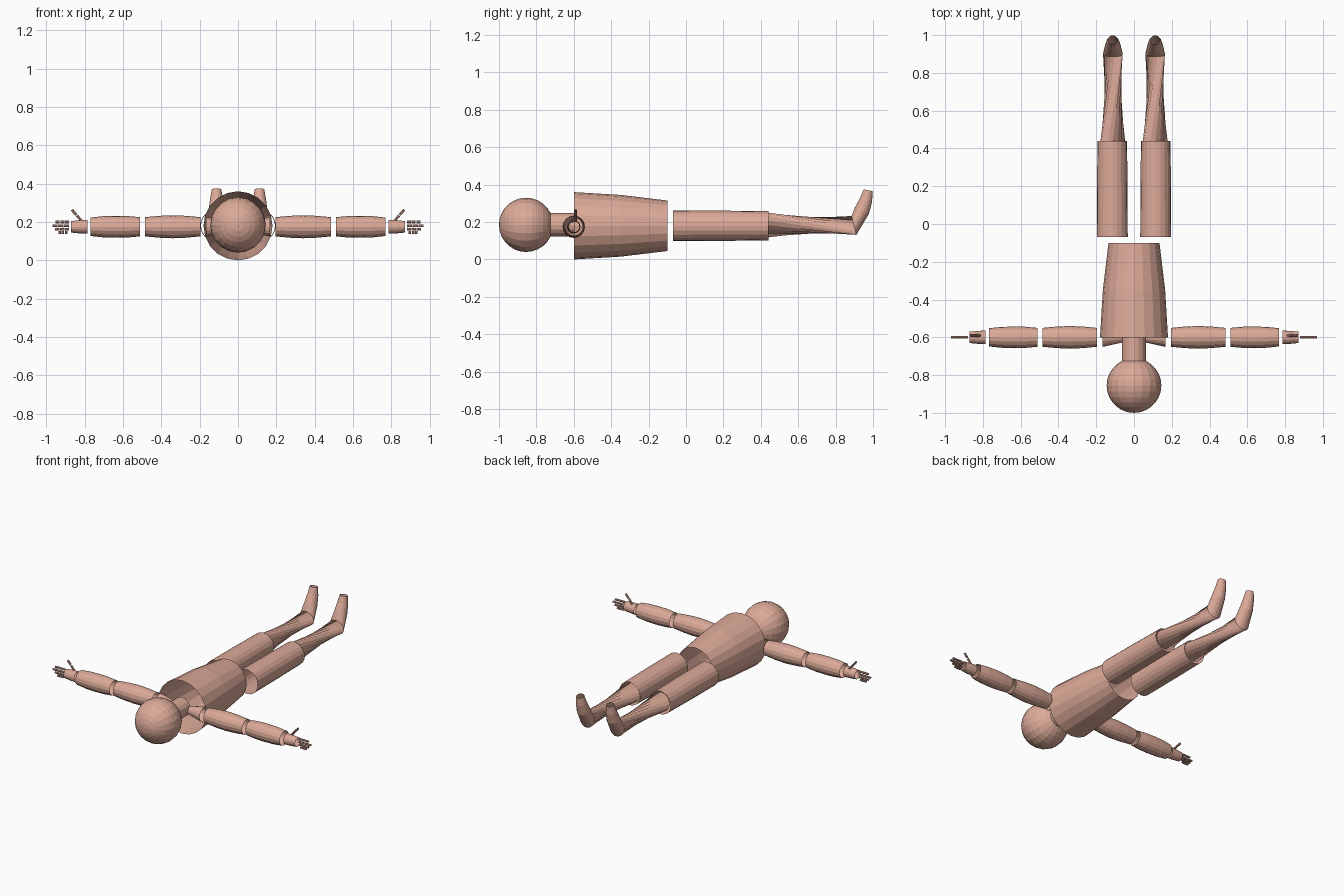
import bpy, bmesh, math
from mathutils import Vector, Matrix

if "Cube" in bpy.data.objects:
    bpy.data.objects.remove(bpy.data.objects["Cube"])

skin = bpy.data.materials.new("skin")
skin.diffuse_color = (0.71, 0.40, 0.315, 1)
skin.use_nodes = True
skin.node_tree.nodes["Principled BSDF"].inputs["Base Color"].default_value = skin.diffuse_color


def finish(name, bm):
    mesh = bpy.data.meshes.new(name)
    bm.to_mesh(mesh)
    bm.free()
    mesh.materials.append(skin)
    obj = bpy.data.objects.new(name, mesh)
    bpy.context.collection.objects.link(obj)
    return obj


def tube(name, rings, sides=16):
    """Open tube through rings of (centre, axis, radius, twist in degrees)."""
    bm = bmesh.new()
    loops = []
    for centre, axis, r, twist in rings:
        axis = Vector(axis).normalized()
        ref = Vector((0, 1, 0)) if abs(axis.x) > 0.3 else Vector((1, 0, 0))
        u = (ref - axis * ref.dot(axis)).normalized()
        v = axis.cross(u)
        loop = []
        for i in range(sides):
            a = math.tau * i / sides + math.radians(twist)
            loop.append(bm.verts.new(Vector(centre) + r * (math.cos(a) * u + math.sin(a) * v)))
        loops.append(loop)
    for lo, hi in zip(loops, loops[1:]):
        for i in range(sides):
            j = (i + 1) % sides
            bm.faces.new((lo[i], lo[j], hi[j], hi[i]))
    return finish(name, bm)


def along_x(name, s, profile, y=-0.6, z=0.175, sides=16):
    return tube(name, [((s * x, y, z), (s, 0, 0), r, 0) for x, r in profile], sides)


def along_y(name, profile, x=0, z=0.18, sides=20):
    return tube(name, [((x, y, z), (0, 1, 0), r, 0) for y, r in profile], sides)


# Head, with its poles along the body axis
bm = bmesh.new()
bmesh.ops.create_uvsphere(bm, u_segments=20, v_segments=14, radius=0.145,
                          matrix=Matrix.Translation((0, -0.855, 0.185))
                          @ Matrix.Rotation(math.pi / 2, 4, 'X'))
finish("head", bm)

# Neck and tapered trunk
along_y("neck", [(-0.735, 0.063), (-0.6, 0.063)], z=0.185, sides=16)
along_y("torso", [(-0.6, 0.18), (-0.35, 0.165), (-0.1, 0.135)])

for side, s in (("left", 1), ("right", -1)):
    # Arm segments
    along_x(side + "_shoulder", s, [(0.05, 0.025), (0.11, 0.038), (0.168, 0.051)])
    along_x(side + "_upper_arm", s,
            [(0.195, 0.05), (0.27, 0.057), (0.34, 0.06), (0.41, 0.057), (0.485, 0.05)])
    along_x(side + "_forearm", s,
            [(0.51, 0.05), (0.575, 0.056), (0.64, 0.057), (0.705, 0.055), (0.768, 0.048)])
    along_x(side + "_palm", s, [(0.785, 0.036), (0.83, 0.034), (0.87, 0.03)])

    # Fingers, three short bones each
    for n, (z, start, end) in enumerate([(0.2, 0.88, 0.955), (0.18, 0.88, 0.972),
                                         (0.162, 0.88, 0.957), (0.145, 0.89, 0.94)]):
        step = (end - start) / 3
        for k in range(3):
            a = start + k * step
            along_x(f"{side}_finger_{n + 1}_bone_{k + 1}", s,
                    [(a, 0.0075), (a + step - 0.004, 0.007)], z=z, sides=8)

    # Thumb, two bones angled upward
    base, tip = Vector((s * 0.815, -0.59, 0.205)), Vector((s * 0.866, -0.59, 0.264))
    for k, (a, b) in enumerate([(0, 0.5), (0.55, 1)]):
        tube(f"{side}_thumb_bone_{k + 1}",
             [(base.lerp(tip, t), tip - base, 0.007, 0) for t in (a, b)], 8)

    # Thigh
    x = s * 0.115
    along_y(side + "_thigh", [(-0.07, 0.082), (0.185, 0.081), (0.44, 0.078)], x=x)

    # Twisted shin running into the raised foot
    x = s * 0.112
    tube(side + "_shin_and_foot", [
        ((x, 0.43, 0.184), (0, 1, 0), 0.067, 0),
        ((x, 0.898, 0.182), (0, 0.97, 0.24), 0.053, 80),
        ((x, 0.94, 0.26), (0, 0.4, 0.9), 0.042, 80),
        ((x, 0.964, 0.32), (0, 0.4, 0.9), 0.034, 80),
        ((x, 0.974, 0.37), (0, 0.2, 1), 0.025, 80),
    ], 16)
